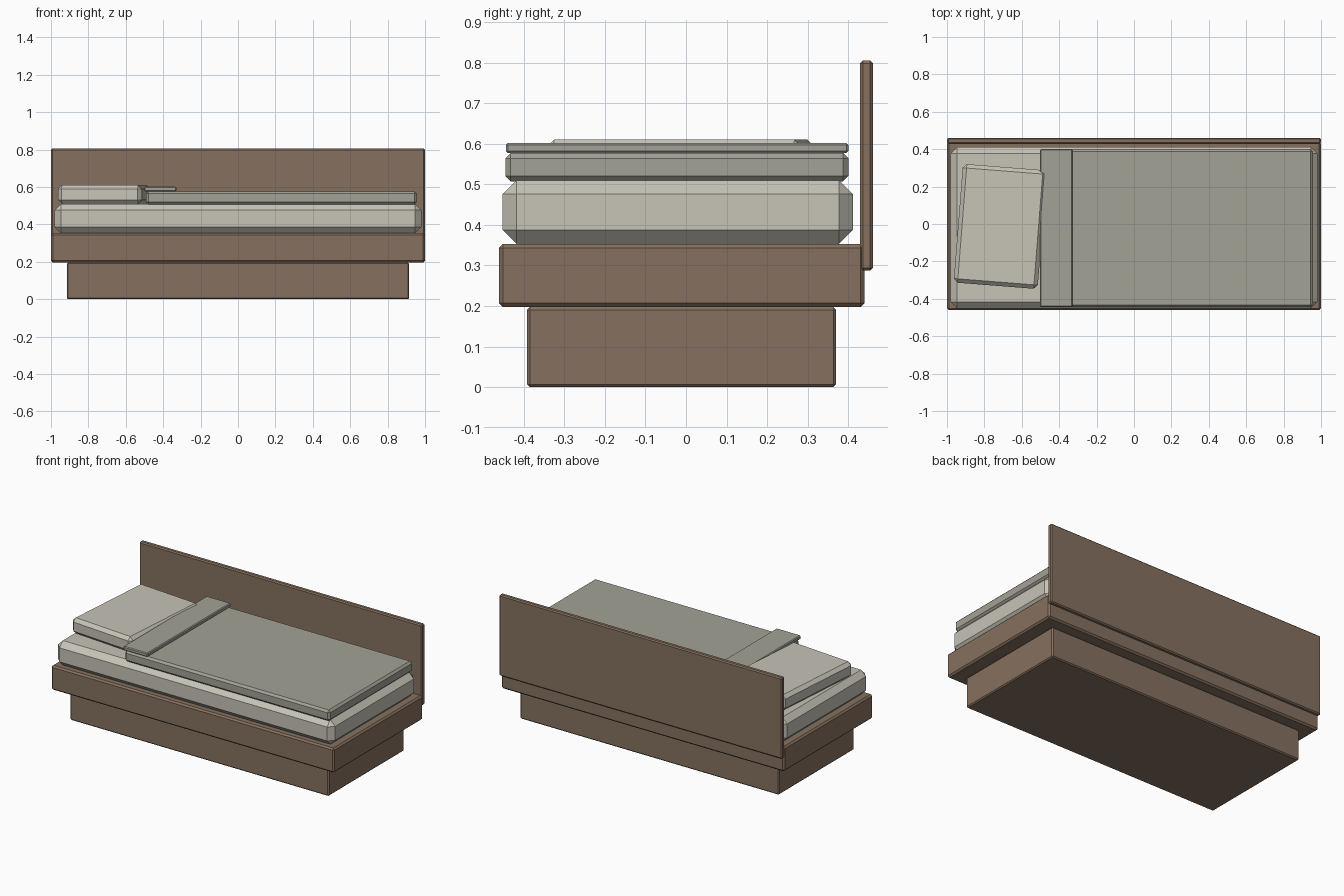
import bpy, bmesh, math

if "Cube" in bpy.data.objects:
    bpy.data.objects.remove(bpy.data.objects["Cube"])


def material(name, rgb):
    m = bpy.data.materials.new(name)
    m.diffuse_color = (*rgb, 1)
    m.use_nodes = True
    m.node_tree.nodes["Principled BSDF"].inputs["Base Color"].default_value = m.diffuse_color
    return m


wood = material("wood", (0.24, 0.165, 0.115))
linen = material("linen", (0.57, 0.55, 0.475))
blanket_grey = material("blanket_grey", (0.37, 0.36, 0.305))


def box(name, lo, hi, chamfer, mat, turn=0):
    """Box between two corners with chamfered edges, turned about its own z."""
    size = [b - a for a, b in zip(lo, hi)]
    bm = bmesh.new()
    bmesh.ops.create_cube(bm, size=1)
    bmesh.ops.scale(bm, vec=size, verts=bm.verts)
    bmesh.ops.bevel(bm, geom=list(bm.edges), offset=chamfer, segments=1,
                    affect='EDGES', profile=0.5)
    me = bpy.data.meshes.new(name)
    bm.to_mesh(me)
    bm.free()
    me.materials.append(mat)
    ob = bpy.data.objects.new(name, me)
    ob.location = [(a + b) / 2 for a, b in zip(lo, hi)]
    ob.rotation_euler.z = math.radians(turn)
    bpy.context.collection.objects.link(ob)
    return ob


# Wooden parts
box("plinth", (-0.915, -0.392, 0), (0.915, 0.37, 0.197), 0.007, wood)
box("bed_frame", (-1, -0.461, 0.197), (1, 0.44, 0.353), 0.01, wood)
box("back_panel", (-1, 0.429, 0.287), (1, 0.461, 0.805), 0.007, wood)

# Bedding
box("mattress", (-0.98, -0.452, 0.353), (0.98, 0.411, 0.51), 0.034, linen)
box("pillow", (-0.94, -0.331, 0.51), (-0.49, 0.305, 0.61), 0.021, linen, turn=-4.5)
box("blanket", (-0.492, -0.445, 0.507), (0.957, 0.40, 0.577), 0.013, blanket_grey)
box("blanket_fold", (-0.502, -0.444, 0.577), (-0.33, 0.40, 0.602), 0.005, blanket_grey)
